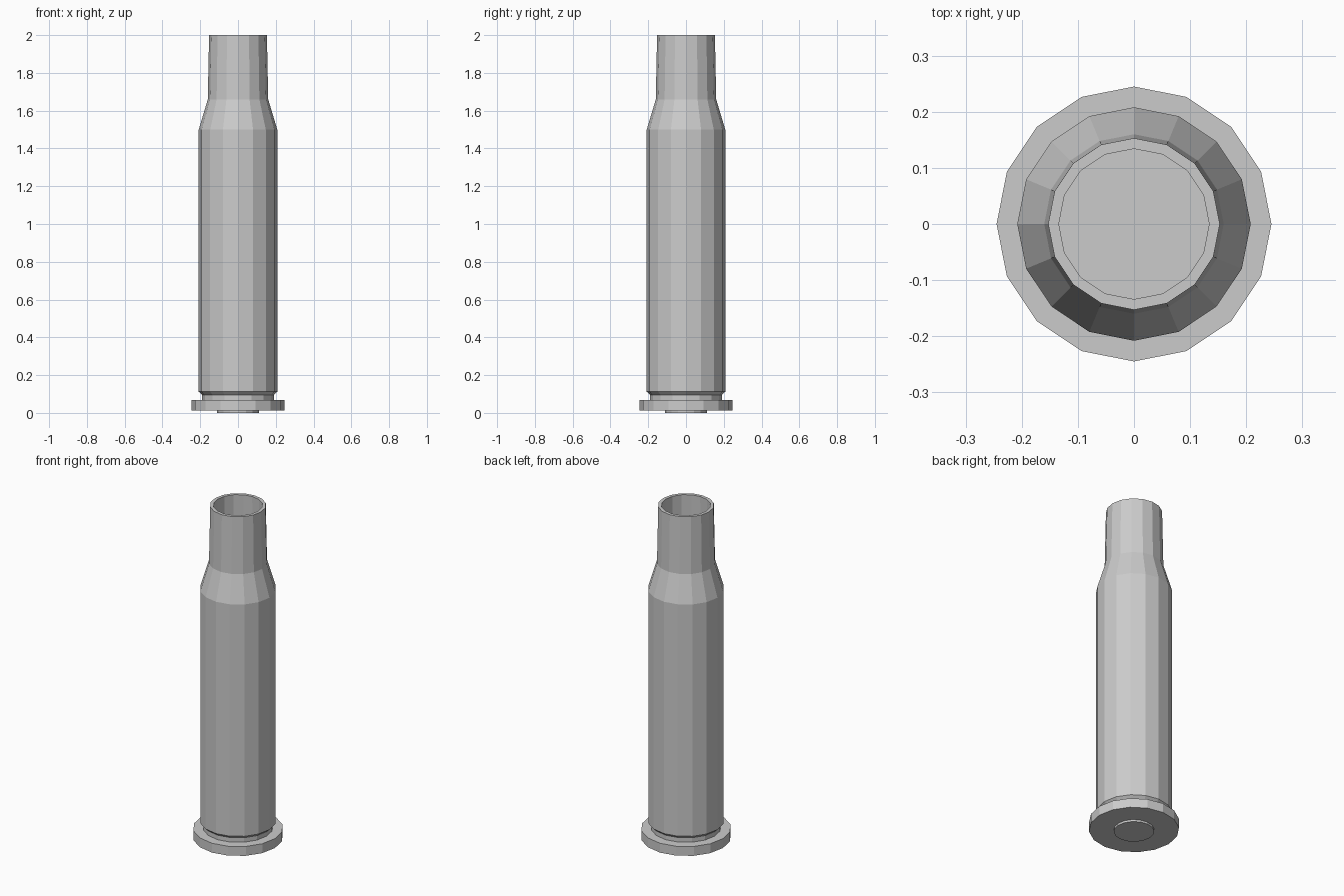
import bpy, bmesh
from math import sin, cos, pi

if "Cube" in bpy.data.objects:
    bpy.data.objects.remove(bpy.data.objects["Cube"])

SIDES = 16

def lathe(name, profile):
    """Spin a (radius, z) profile around z, capping both ends."""
    bm = bmesh.new()
    rings = [[bm.verts.new((r * cos(2 * pi * i / SIDES), r * sin(2 * pi * i / SIDES), z))
              for i in range(SIDES)] for r, z in profile]
    for a, b in zip(rings, rings[1:]):
        for i in range(SIDES):
            j = (i + 1) % SIDES
            bm.faces.new((a[i], a[j], b[j], b[i]))
    bm.faces.new(rings[0][::-1])
    bm.faces.new(rings[-1])
    bmesh.ops.recalc_face_normals(bm, faces=bm.faces)
    mesh = bpy.data.meshes.new(name)
    bm.to_mesh(mesh)
    bm.free()
    obj = bpy.data.objects.new(name, mesh)
    bpy.context.collection.objects.link(obj)
    return obj

# Hollow case: rim, groove, body, shoulder, neck, then back down inside
lathe("case", [
    (0.245, 0.012), (0.245, 0.068), (0.19, 0.068), (0.19, 0.095),
    (0.208, 0.112), (0.208, 1.50), (0.16, 1.66), (0.153, 2.0),
    (0.134, 2.0), (0.141, 1.66), (0.189, 1.50), (0.189, 0.12),
])

# Raised disc in the base
lathe("base_cap", [(0.11, 0.0), (0.11, 0.012)])
